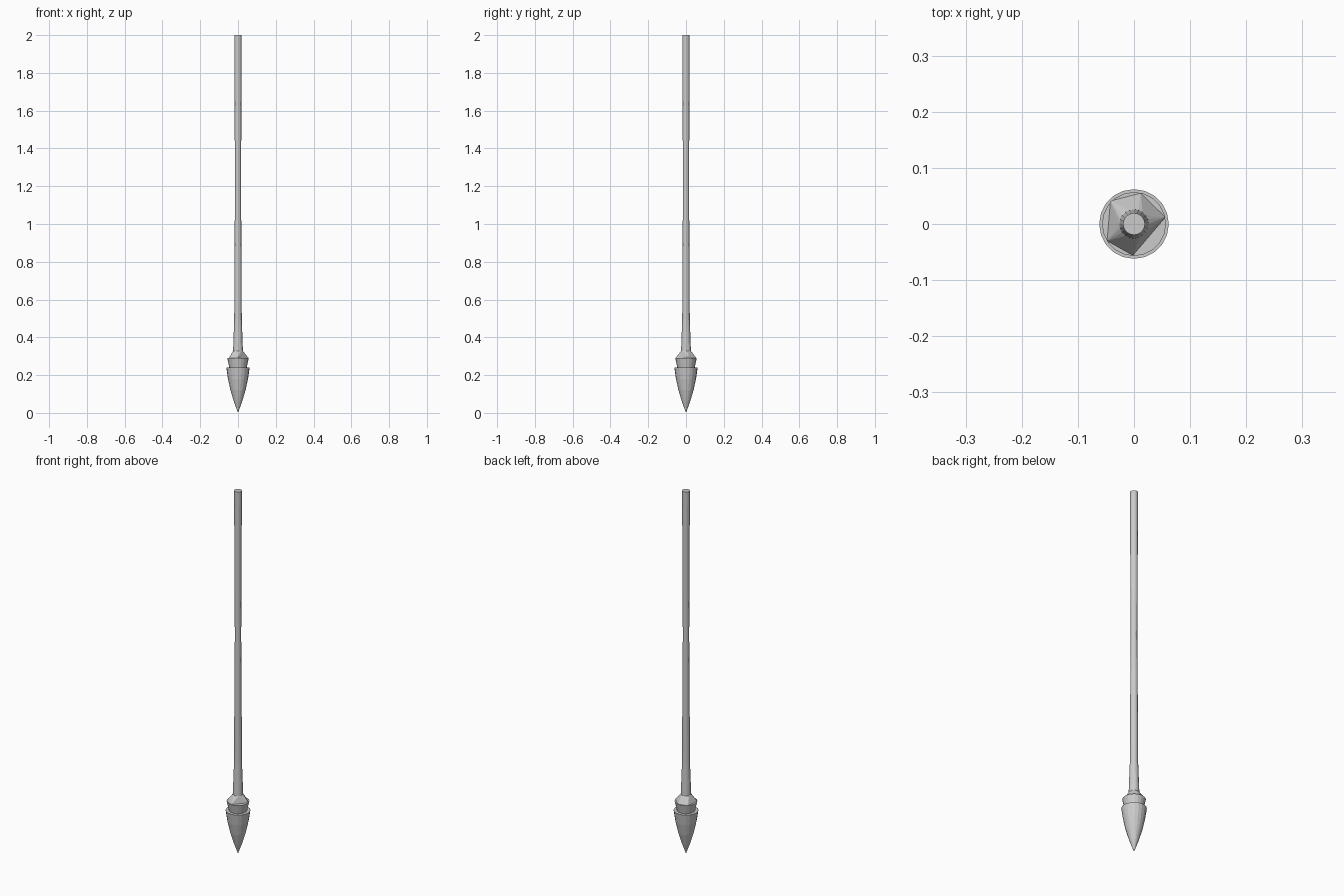
import bpy, bmesh, math

if "Cube" in bpy.data.objects:
    bpy.data.objects.remove(bpy.data.objects["Cube"])

SIDES = 20


def make_object(name, bm):
    bmesh.ops.recalc_face_normals(bm, faces=bm.faces[:])
    mesh = bpy.data.meshes.new(name)
    bm.to_mesh(mesh)
    bm.free()
    obj = bpy.data.objects.new(name, mesh)
    bpy.context.collection.objects.link(obj)
    return obj


def circle(radius, z):
    return [(radius * math.cos(2 * math.pi * i / SIDES),
             radius * math.sin(2 * math.pi * i / SIDES), z) for i in range(SIDES)]


def lathe(name, profile):
    """Turn (radius, z) points around z and cap both ends."""
    bm = bmesh.new()
    rings = [[bm.verts.new(p) for p in circle(r, z)] for r, z in profile]
    for a, b in zip(rings, rings[1:]):
        for i in range(SIDES):
            j = (i + 1) % SIDES
            bm.faces.new((a[i], a[j], b[j], b[i]))
    bm.faces.new(rings[0][::-1])
    bm.faces.new(rings[-1])
    bmesh.ops.remove_doubles(bm, verts=bm.verts[:], dist=1e-5)
    return make_object(name, bm)


# Pointed head, slightly bulged, with a flat step on top
lathe("pointed_head", [(0.0, 0.0), (0.022, 0.06), (0.04, 0.12),
                       (0.053, 0.18), (0.062, 0.24)])

# Collar flaring upwards
lathe("collar", [(0.046, 0.24), (0.057, 0.29)])

# Faceted shoulder: five-cornered base blending into the round shaft
bm = bmesh.new()
corners = [(0.056, 0.012), (0.012, 0.055), (-0.042, 0.041),
           (-0.048, -0.03), (-0.002, -0.056)]
for x, y in corners:
    bm.verts.new((x, y, 0.29))
for p in circle(0.026, 0.328):
    bm.verts.new(p)
bmesh.ops.convex_hull(bm, input=bm.verts[:])
make_object("shoulder", bm)

# Long shaft, flared at the bottom and a little thinner in the middle
lathe("shaft", [(0.026, 0.328), (0.02, 0.5), (0.018, 0.9), (0.016, 1.2),
                (0.0175, 1.5), (0.0195, 2.0)])
